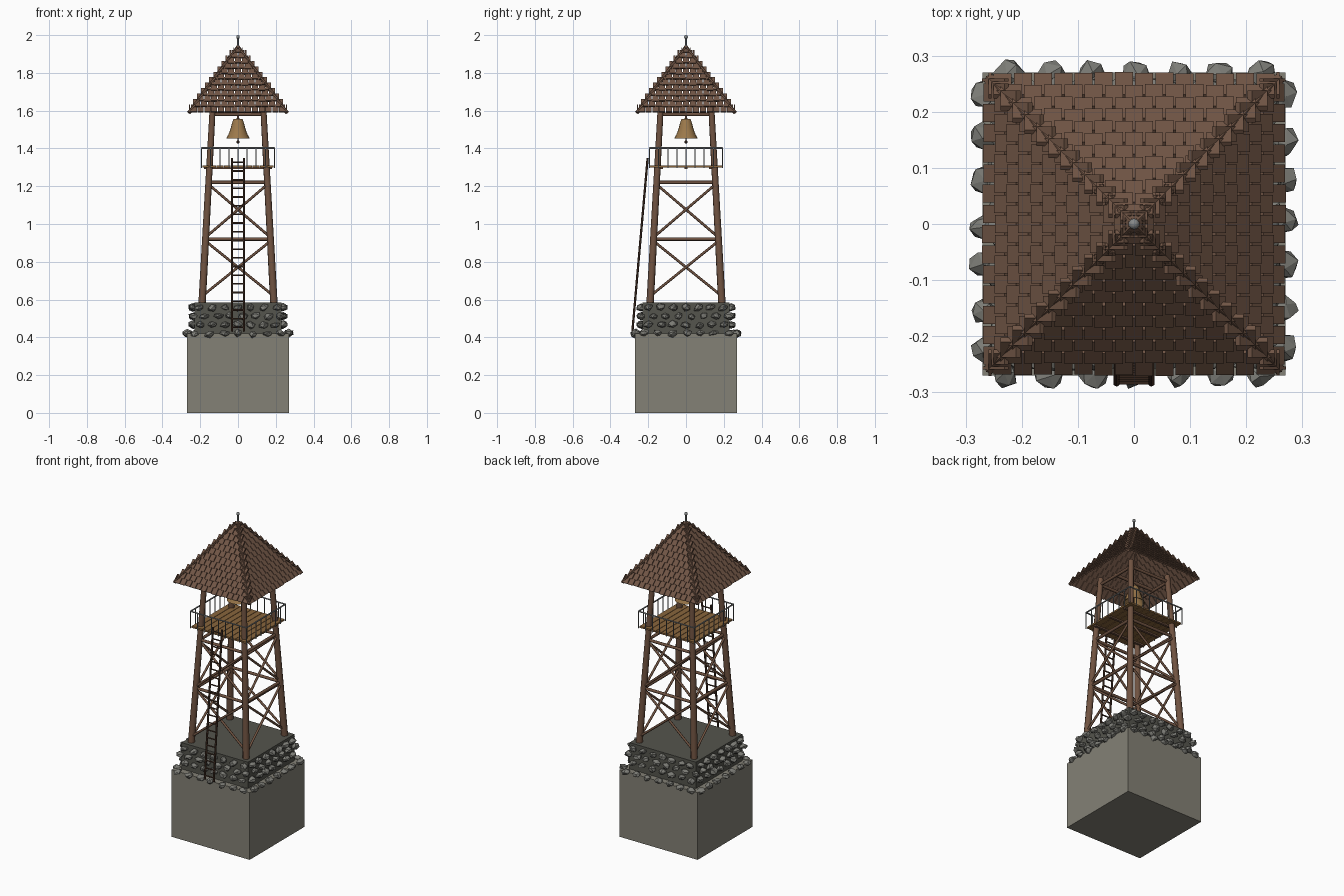
import bpy, bmesh, math, random
from mathutils import Vector, Matrix

random.seed(4)
cube = bpy.data.objects.get("Cube")
if cube:
    bpy.data.objects.remove(cube, do_unlink=True)


def material(name, rgb):
    m = bpy.data.materials.new(name)
    m.use_nodes = True
    m.diffuse_color = (*rgb, 1)
    m.node_tree.nodes["Principled BSDF"].inputs["Base Color"].default_value = (*rgb, 1)
    return m


STONE = material("pale stone", (0.23, 0.22, 0.18))
DARK = material("dark mortar", (0.09, 0.09, 0.075))
ROCK = material("grey rock", (0.20, 0.20, 0.18))
WOOD = material("timber", (0.16, 0.085, 0.052))
SHINGLE = material("roof shingle", (0.165, 0.092, 0.06))
LADDER = material("dark ladder wood", (0.07, 0.035, 0.022))
PLANK = material("ochre plank", (0.25, 0.13, 0.045))
METAL = material("grey metal", (0.24, 0.25, 0.25))
BRASS = material("aged brass", (0.33, 0.19, 0.07))


def finish(name, bm, mat, smooth=False):
    bmesh.ops.recalc_face_normals(bm, faces=bm.faces)
    me = bpy.data.meshes.new(name)
    bm.to_mesh(me)
    bm.free()
    me.materials.append(mat)
    ob = bpy.data.objects.new(name, me)
    bpy.context.collection.objects.link(ob)
    if smooth:
        bpy.ops.object.select_all(action='DESELECT')
        ob.select_set(True)
        bpy.context.view_layer.objects.active = ob
        bpy.ops.object.shade_smooth_by_angle(angle=math.radians(50))
    return ob


def add_box(bm, centre, size):
    bmesh.ops.create_cube(bm, size=1, matrix=Matrix.Translation(centre) @ Matrix.Diagonal((*size, 1)))


def add_rod(bm, a, b, r, r2=None, sides=8):
    a, b = Vector(a), Vector(b)
    d = b - a
    mat = Matrix.Translation((a + b) / 2) @ d.to_track_quat('Z', 'Y').to_matrix().to_4x4()
    bmesh.ops.create_cone(bm, cap_ends=True, segments=sides, radius1=r,
                          radius2=r if r2 is None else r2, depth=d.length, matrix=mat)


def four_sides(bm):
    """Repeat the front-side geometry on the other three sides."""
    geom = bm.verts[:] + bm.edges[:] + bm.faces[:]
    for k in range(1, 4):
        new = bmesh.ops.duplicate(bm, geom=geom)["geom"]
        verts = [v for v in new if isinstance(v, bmesh.types.BMVert)]
        bmesh.ops.rotate(bm, verts=verts, cent=(0, 0, 0), matrix=Matrix.Rotation(k * math.pi / 2, 3, 'Z'))


# Stone plinth and mortar block
bm = bmesh.new()
add_box(bm, (0, 0, 0.21), (0.54, 0.54, 0.42))
finish("plinth", bm, STONE)
bm = bmesh.new()
add_box(bm, (0, 0, 0.50), (0.46, 0.46, 0.17))
finish("mortar_block", bm, DARK)

# Rows of rough stones around the base
bm = bmesh.new()
for row, (z, out) in enumerate([(0.42, 0.268), (0.467, 0.237), (0.513, 0.237), (0.558, 0.237)]):
    step = out / 3.55
    for side in range(4):
        turn = Matrix.Rotation(side * math.pi / 2, 4, 'Z')
        for i in range(7):
            x = (i - 3 + (0.4 if row == 2 else 0)) * step + random.uniform(-0.006, 0.006)
            size = (random.uniform(0.022, 0.03), 0.026, random.uniform(0.015, 0.021))
            place = turn @ Matrix.Translation((x, -out, z + random.uniform(-0.004, 0.004)))
            spin = Matrix.Rotation(random.uniform(-0.3, 0.3), 4, 'Y')
            rock = bmesh.ops.create_icosphere(bm, subdivisions=1, radius=1,
                                              matrix=place @ spin @ Matrix.Diagonal((*size, 1)))
            for v in rock["verts"]:
                v.co += Vector([random.uniform(-0.004, 0.004) for _ in range(3)])
finish("base_stones", bm, ROCK)


# Tapering legs
def leg_at(z):
    return 0.19 - (z - 0.58) * 0.054


bm = bmesh.new()
add_rod(bm, (-leg_at(0.57), -leg_at(0.57), 0.57), (-leg_at(1.62), -leg_at(1.62), 1.62), 0.02, 0.016, 10)
four_sides(bm)
finish("legs", bm, WOOD, True)

# Horizontal and crossed braces
bm = bmesh.new()
for z in (0.92, 1.22, 1.58):
    w = leg_at(z)
    add_rod(bm, (-w, -w, z), (w, -w, z), 0.009)
for low, high in ((0.62, 0.91), (0.93, 1.21)):
    a, b = leg_at(low), leg_at(high)
    for s in (-1, 1):
        add_rod(bm, (-s * a, -a - s * 0.005, low), (s * b, -b - s * 0.005, high), 0.007)
four_sides(bm)
finish("braces", bm, WOOD, True)

# Plank platform and its joists
bm = bmesh.new()
for i in range(10):
    add_box(bm, ((i - 4.5) * 0.038, 0, 1.304), (0.035, 0.38, 0.01))
finish("platform_planks", bm, PLANK)
bm = bmesh.new()
for y in (-0.13, 0, 0.13):
    add_box(bm, (0, y, 1.295), (0.36, 0.015, 0.01))
finish("platform_joists", bm, WOOD)

# Metal railing
bm = bmesh.new()
add_rod(bm, (-0.193, -0.193, 1.402), (0.193, -0.193, 1.402), 0.0045, sides=6)
for i in range(8):
    x = -0.193 + i * 0.386 / 8
    add_rod(bm, (x, -0.193, 1.297), (x, -0.193, 1.402), 0.003, sides=6)
four_sides(bm)
finish("railing", bm, METAL)

# Leaning ladder
bottom, top = Vector((0, -0.284, 0.43)), Vector((0, -0.203, 1.35))
bm = bmesh.new()
for s in (-1, 1):
    off = Vector((s * 0.031, 0, 0))
    add_rod(bm, bottom + off, top + off, 0.006, sides=6)
for i in range(20):
    p = bottom.lerp(top, (i + 0.5) / 20)
    add_rod(bm, p - Vector((0.031, 0, 0)), p + Vector((0.031, 0, 0)), 0.0045, sides=6)
finish("ladder", bm, LADDER)

# Bell turned from a profile
bm = bmesh.new()
profile = [(0, 1.558), (0.024, 1.556), (0.03, 1.54), (0.038, 1.51), (0.05, 1.475),
           (0.063, 1.452), (0.057, 1.452), (0.04, 1.48), (0.02, 1.54), (0, 1.545)]
verts = [bm.verts.new((r, 0, z)) for r, z in profile]
edges = [bm.edges.new(pair) for pair in zip(verts, verts[1:])]
bmesh.ops.spin(bm, geom=verts + edges, cent=(0, 0, 0), axis=(0, 0, 1), angle=math.tau, steps=16)
bmesh.ops.remove_doubles(bm, verts=bm.verts, dist=0.0002)
finish("bell", bm, BRASS, True)
bm = bmesh.new()
add_rod(bm, (0, 0, 1.43), (0, 0, 1.55), 0.003, sides=6)
bmesh.ops.create_uvsphere(bm, u_segments=8, v_segments=6, radius=0.009, matrix=Matrix.Translation((0, 0, 1.435)))
finish("clapper", bm, LADDER)
bm = bmesh.new()
add_rod(bm, (-0.14, 0, 1.585), (0.14, 0, 1.585), 0.01)
add_rod(bm, (0, 0, 1.55), (0, 0, 1.585), 0.006)
finish("bell_beam", bm, WOOD, True)

# Staggered shingles on four roof slopes
R, Z0, H, ROWS = 0.256, 1.585, 0.345, 12
up = Vector((0, R, H))
normal = Vector((0, -H, R)).normalized()
bm = bmesh.new()
for i in range(ROWS):
    t = i / ROWS
    t2 = min(t + 1.5 / ROWS, 1)
    half = R * (1 - t) + 0.005
    shift = 0.5 * (i % 2)
    cuts = [(j + shift) * 0.036 for j in range(-9, 9)]
    cuts = [-half] + [c for c in cuts if abs(c) < half - 0.008] + [half]
    low = Vector((0, -R, Z0)) + up * t + normal * 0.008
    high = Vector((0, -R, Z0)) + up * t2
    for x1, x2 in zip(cuts, cuts[1:]):
        drop = up * random.uniform(-0.006, 0.006)
        box = bmesh.ops.create_cube(bm, size=1)["verts"]
        for v in box:
            x = x1 + 0.002 if v.co.x < 0 else x2 - 0.002
            end = low + drop if v.co.y < 0 else high
            v.co = end + Vector((x, 0, 0)) + normal * (0.009 if v.co.z > 0 else 0)
four_sides(bm)
finish("roof_shingles", bm, SHINGLE)

# Hip poles
bm = bmesh.new()
add_rod(bm, (-0.258, -0.258, 1.59), (0, 0, 1.937), 0.011, sides=6)
four_sides(bm)
finish("roof_hips", bm, SHINGLE)

# Finial
bm = bmesh.new()
add_rod(bm, (0, 0, 1.91), (0, 0, 1.985), 0.005)
add_rod(bm, (0, 0, 1.925), (0, 0, 1.945), 0.012, 0.005)
bmesh.ops.create_uvsphere(bm, u_segments=10, v_segments=8, radius=0.01, matrix=Matrix.Translation((0, 0, 1.99)))
finish("finial", bm, METAL, True)
